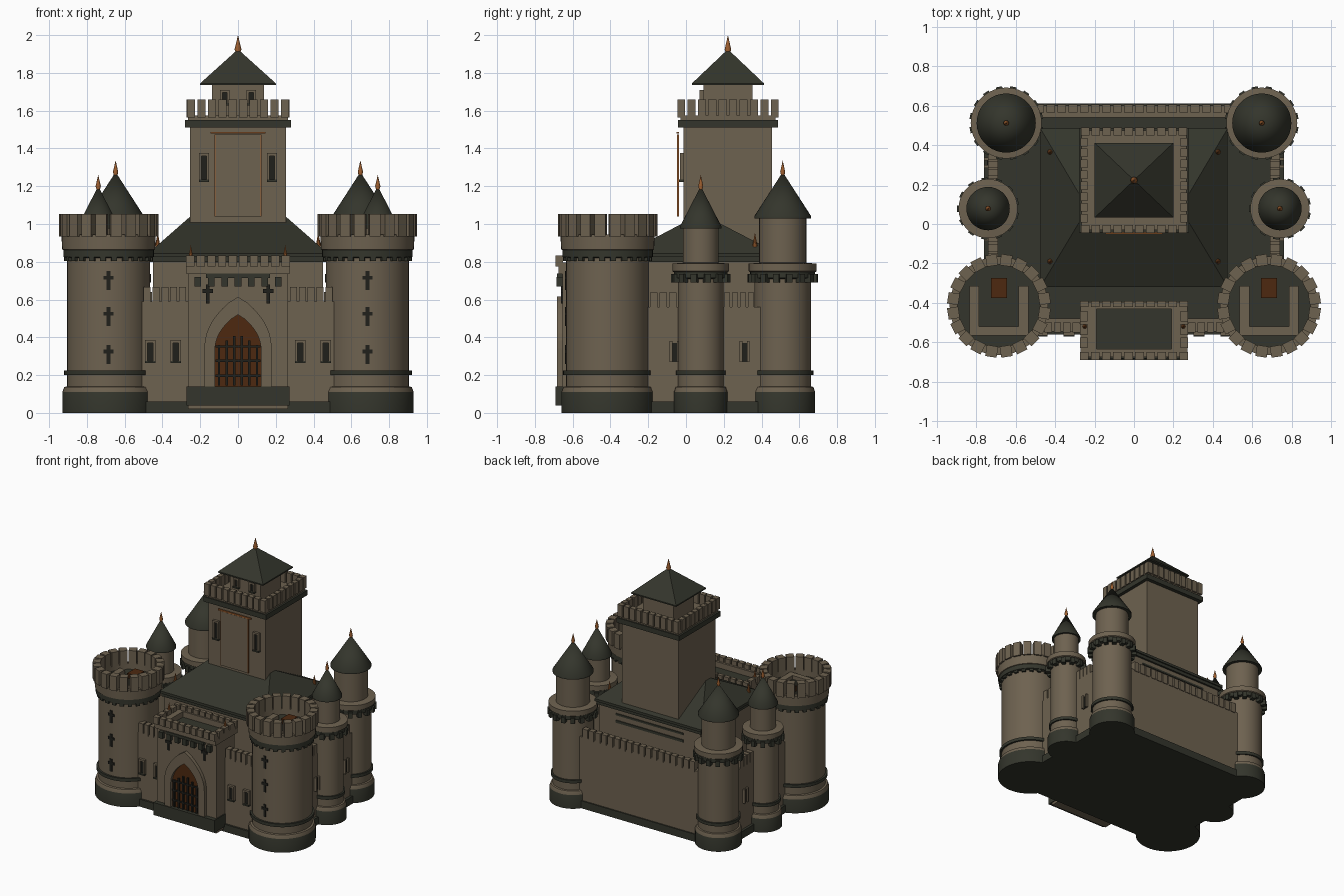
import bpy, bmesh, math
from mathutils import Matrix, Vector

if "Cube" in bpy.data.objects:
    bpy.data.objects.remove(bpy.data.objects["Cube"])

def mat(name, c):
    m = bpy.data.materials.new(name)
    m.diffuse_color = (*c, 1)
    m.use_nodes = True
    m.node_tree.nodes["Principled BSDF"].inputs["Base Color"].default_value = m.diffuse_color
    return m

STONE, DARK, WOOD, COPPER, BLACK = range(5)
MATS = [mat("stone", (.155, .122, .08)), mat("dark_slate", (.034, .036, .025)), mat("wood", (.075, .022, .005)),
        mat("copper", (.36, .12, .03)), mat("shadow_iron", (.014, .014, .011))]

def finish(name, bm, m=None, smooth=False):
    bmesh.ops.recalc_face_normals(bm, faces=bm.faces)
    me = bpy.data.meshes.new(name)
    bm.to_mesh(me)
    bm.free()
    for x in MATS:
        me.materials.append(x)
    if m is not None:
        for p in me.polygons:
            p.material_index = m
    ob = bpy.data.objects.new(name, me)
    bpy.context.collection.objects.link(ob)
    if smooth:
        bpy.context.view_layer.objects.active = ob
        ob.select_set(True)
        bpy.ops.object.shade_smooth_by_angle(angle=math.radians(35))
        ob.select_set(False)
    return ob

def add(bm, x0, x1, y0, y1, z0, z1, rot=None):
    M = Matrix.Translation(((x0 + x1) / 2, (y0 + y1) / 2, (z0 + z1) / 2)) @ Matrix.Diagonal((x1 - x0, y1 - y0, z1 - z0, 1))
    bmesh.ops.create_cube(bm, size=1, matrix=rot @ M if rot else M)

def boxes(name, m, *bs):
    bm = bmesh.new()
    for b in bs:
        add(bm, *b)
    return finish(name, bm, m)

def lathe(name, prof, x, y, n=36):
    """Profile of (radius, z, colour of the band that starts here)."""
    bm = bmesh.new()
    rings = [[bm.verts.new((x + r * math.cos(a), y + r * math.sin(a), z))
              for a in (math.tau * i / n for i in range(n))] if r else [bm.verts.new((x, y, z))]
             for r, z, _ in prof]
    for k in range(len(prof) - 1):
        A, B = rings[k], rings[k + 1]
        for i in range(n):
            j = (i + 1) % n
            vs = [A[i % len(A)], A[j % len(A)], B[j % len(B)], B[i % len(B)]]
            bm.faces.new(list(dict.fromkeys(vs))).material_index = prof[k][2]
    return finish(name, bm, None, True)

def ring_blocks(name, m, x, y, n, r0, r1, w, z0, z1):
    bm = bmesh.new()
    for i in range(n):
        R = Matrix.Translation((x, y, 0)) @ Matrix.Rotation(math.tau * (i + .5) / n, 4, 'Z')
        add(bm, r0, r1, -w / 2, w / 2, z0, z1, R)
    finish(name, bm, m)

def merlons(name, x0, x1, y0, y1, z0, z1, pitch, m=STONE, fill=.78):
    """Row of blocks along the longer horizontal side."""
    bm = bmesh.new()
    along_x = x1 - x0 > y1 - y0
    a, L = (x0, x1 - x0) if along_x else (y0, y1 - y0)
    n = max(1, round(L / pitch))
    w = L / (n - 1 + fill)
    for i in range(n):
        s, e = a + i * w, a + i * w + w * fill
        add(bm, *((s, e, y0, y1) if along_x else (x0, x1, s, e)), z0, z1)
    finish(name, bm, m)

def hull(name, m, pts):
    bm = bmesh.new()
    for p in pts:
        bm.verts.new(p)
    bmesh.ops.convex_hull(bm, input=bm.verts)
    finish(name, bm, m)

def finial(x, y, z, h, r):
    lathe("finial", [(0, z, COPPER), (r * .6, z, COPPER), (r, z + h * .25, COPPER), (0, z + h, COPPER)], x, y, 10)

def window(x, y, z, h, w=.055):
    boxes("window_frame", STONE, (x - w / 2, x - w / 4, y - .02, y, z, z + h), (x + w / 4, x + w / 2, y - .02, y, z, z + h),
          (x - w / 2, x + w / 2, y - .02, y, z + h - .015, z + h))
    boxes("window_sill", DARK, (x - w / 2, x + w / 2, y - .025, y, z - .012, z))
    boxes("window_slit", BLACK, (x - w / 4, x + w / 4, y - .007, y, z, z + h - .015))

def cross(x, y, z):
    boxes("cross_slit", BLACK, (x - .01, x + .01, y - .006, y + .003, z - .05, z + .05),
          (x - .027, x + .027, y - .006, y + .003, z + .005, z + .025))

def side_tower(name, x, y, R, drum, cone, eave, apex, top):
    r = R + .022
    lathe(name, [(0, 0, DARK), (r, 0, DARK), (r, .11, STONE), (R + .012, .137, STONE), (R, .14, STONE), (R, .2, DARK),
                 (R + .012, .2, DARK), (R + .012, .225, DARK), (R, .225, STONE), (R, .71, DARK), (R + .022, .715, DARK),
                 (R + .022, .745, STONE), (R + .03, .75, STONE), (R + .03, .79, STONE), (drum, .795, STONE),
                 (drum, eave, DARK), (cone, eave, DARK), (cone, eave + .012, DARK), (0, apex, DARK)], x, y)
    ring_blocks(name + "_corbels", DARK, x, y, round(R * 110), R - .01, R + .037, .032, .69, .735)
    finial(x, y, apex - .02, top - apex + .02, .014)

# Base slab and curtain walls
boxes("base_slab", DARK, (-.76, .76, -.56, .61, 0, .06))
boxes("front_wall", STONE, (-.65, .65, -.545, -.48, .05, .59))
boxes("back_wall", STONE, (-.62, .62, .54, .6, .05, .57))
merlons("back_merlons", -.5, .5, .565, .605, .56, .64, .055)
for s in (-1, 1):
    xs = sorted((s * .69, s * .74))
    boxes("side_wall", STONE, (*xs, -.4, .5, .05, .56))
    for y0, y1 in ((-.19, -.05), (.2, .36)):
        merlons("side_merlons", *xs, y0, y1, .555, .637, .043)
    xs = sorted((s * .275, s * .5))
    merlons("front_merlons", *xs, -.55, -.5, .58, .667, .043)
    for wx in (.33, .465):
        window(s * wx, -.545, .275, .11)
    for y in (-.06, .31):
        xs = sorted((s * .735, s * .76))
        boxes("side_window_frame", STONE, (*xs, y - .027, y - .012, .27, .38), (*xs, y + .012, y + .027, .27, .38))
        boxes("side_window_slit", BLACK, (*sorted((s * .735, s * .746)), y - .012, y + .012, .27, .37))

# Front towers with open battlements
for s in (-1, 1):
    x, y = s * .685, -.415
    lathe("front_tower", [(0, 0, DARK), (.245, 0, DARK), (.245, .11, STONE), (.235, .137, STONE), (.22, .14, STONE),
                          (.22, .2, DARK), (.235, .2, DARK), (.235, .225, DARK), (.22, .225, STONE), (.22, .82, DARK),
                          (.24, .825, DARK), (.24, .863, STONE), (.246, .865, STONE), (.25, .945, STONE),
                          (.21, .945, STONE), (.21, .9, DARK), (0, .9, DARK)], x, y, 48)
    ring_blocks("front_tower_merlons", STONE, x, y, 20, .205, .262, .058, .935, 1.052)
    ring_blocks("front_tower_corbels", DARK, x, y, 24, .21, .236, .03, .805, .83)
    boxes("roof_bench", STONE, (x - .15, x - .1, y - .12, y + .1, .89, .93), (x + .1, x + .15, y - .12, y + .1, .89, .93),
          (x - .15, x + .15, y - .15, y - .105, .89, .93))
    boxes("roof_hatch", WOOD, (x - .04, x + .04, y + .04, y + .14, .89, .94))
    for z in (.31, .51, .7):
        cross(x, y - .22, z)

    # Round towers with cone roofs
    side_tower("middle_tower", s * .74, .078, .12, .095, .11, .975, 1.2, 1.26)
    side_tower("rear_tower", s * .648, .512, .15, .125, .15, 1.03, 1.275, 1.337)

# Great hall with hipped roof
boxes("hall", STONE, (-.45, .45, -.29, .46, .05, .81))
boxes("hall_cornice", DARK, (-.465, .465, -.31, .475, .8, .83))
boxes("hall_back_bands", DARK, (-.3, .3, .455, .467, .69, .71), (-.3, .3, .455, .467, .75, .765))
hull("hall_roof", DARK, [(sx * .475, y, z) for sx in (-1, 1) for y in (-.32, .485) for z in (.825, .845)]
     + [(-.235, .08, 1.055), (.235, .08, 1.055)])
for s in (-1, 1):
    for y in (-.19, .365):
        finial(s * .425, y, .86, .095, .014)

# Gatehouse body, hollow parapet and battlements
boxes("gatehouse", STONE, (-.265, .265, -.655, -.42, .02, .74))
boxes("gate_plinth", DARK, (-.272, .272, -.69, -.42, .04, .14))
boxes("gatehouse_roof", DARK, (-.2, .2, -.64, -.43, .73, .75))
boxes("gatehouse_parapet", STONE, (-.272, .272, -.675, -.635, .735, .795), (-.272, .272, -.43, -.395, .735, .795),
      (-.272, -.19, -.64, -.42, .735, .795), (.19, .272, -.64, -.42, .735, .795))
for y0, y1 in ((-.69, -.65), (-.42, -.39)):
    merlons("gatehouse_merlons", -.275, .275, y0, y1, .775, .832, .055)
for s in (-1, 1):
    merlons("gatehouse_side_merlons", *sorted((s * .235, s * .275)), -.63, -.44, .775, .832, .055)
    finial(s * .25, -.52, .79, .1, .014)
    cross(s * .16, -.657, .63)
merlons("gate_corbels", -.23, .23, -.685, -.65, .67, .72, .065, DARK, .5)
boxes("gate_corbel_beam", DARK, (-.17, .17, -.682, -.65, .715, .738))

# Pointed gate: wood door, stone surround, iron grille
def arch(w, z0, spring, apex, n=8):
    right = [(w * math.cos(t * math.pi / 2) ** .8 if t < 1 else 0, spring + (apex - spring) * t ** .9)
             for t in (i / n for i in range(n + 1))]
    return [(w, z0)] + right + [(-a, b) for a, b in right[-2::-1]] + [(-w, z0)]

bm = bmesh.new()
f = bm.faces.new([bm.verts.new((a, -.66, b)) for a, b in arch(.125, .14, .33, .52)])
finish("gate_door", bm, WOOD)
bm = bmesh.new()
outer, inner = arch(.178, .14, .34, .615), arch(.122, .14, .33, .52)
for i in range(len(outer) - 1):
    quad = [bm.verts.new((a, -.655, b)) for a, b in (outer[i], outer[i + 1], inner[i + 1], inner[i])]
    bm.faces.new(quad)
bmesh.ops.remove_doubles(bm, verts=bm.verts, dist=1e-5)
res = bmesh.ops.extrude_face_region(bm, geom=bm.faces[:])
bmesh.ops.translate(bm, vec=(0, -.028, 0), verts=[v for v in res["geom"] if isinstance(v, bmesh.types.BMVert)])
finish("gate_surround", bm, STONE)
boxes("gate_grille", BLACK, *[(x - .006, x + .006, -.675, -.663, .145, .42 - abs(x) * .6) for x in (-.1, -.06, -.02, .02, .06, .1)],
      *[(-.12, .12, -.672, -.663, z, z + .012) for z in (.19, .27, .345)])

# Great keep
KY = .222
boxes("keep", STONE, (-.253, .253, -.012, .456, .7, 1.515))
boxes("keep_cornice", DARK, (-.28, .28, -.042, .486, 1.51, 1.55))
boxes("keep_parapet_floor", STONE, (-.265, .265, -.03, .474, 1.545, 1.575))
for s in (-1, 1):
    yc = KY + s * .247
    merlons("keep_merlons", -.27, .27, yc - .02, yc + .02, 1.565, 1.66, .055)
    merlons("keep_side_merlons", *sorted((s * .235, s * .272)), KY - .215, KY + .215, 1.565, 1.66, .055)
    window(s * .18, -.012, 1.235, .14)
    window(s * .07, KY - .13, 1.64, .07, .05)
boxes("keep_lantern", STONE, (-.137, .137, KY - .13, KY + .13, 1.57, 1.745))
hull("keep_roof", DARK, [(sx * .2, KY + sy * .19, z) for sx in (-1, 1) for sy in (-1, 1) for z in (1.735, 1.745)] + [(0, KY, 1.925)])
finial(0, KY, 1.9, .1, .018)

# Hanging banner on the keep
boxes("banner", STONE, (-.12, .12, -.046, -.04, 1.04, 1.475))
boxes("banner_trim", COPPER, (-.145, .145, -.05, -.038, 1.478, 1.488), (-.124, -.118, -.048, -.038, 1.04, 1.475),
      (.118, .124, -.048, -.038, 1.04, 1.475))
